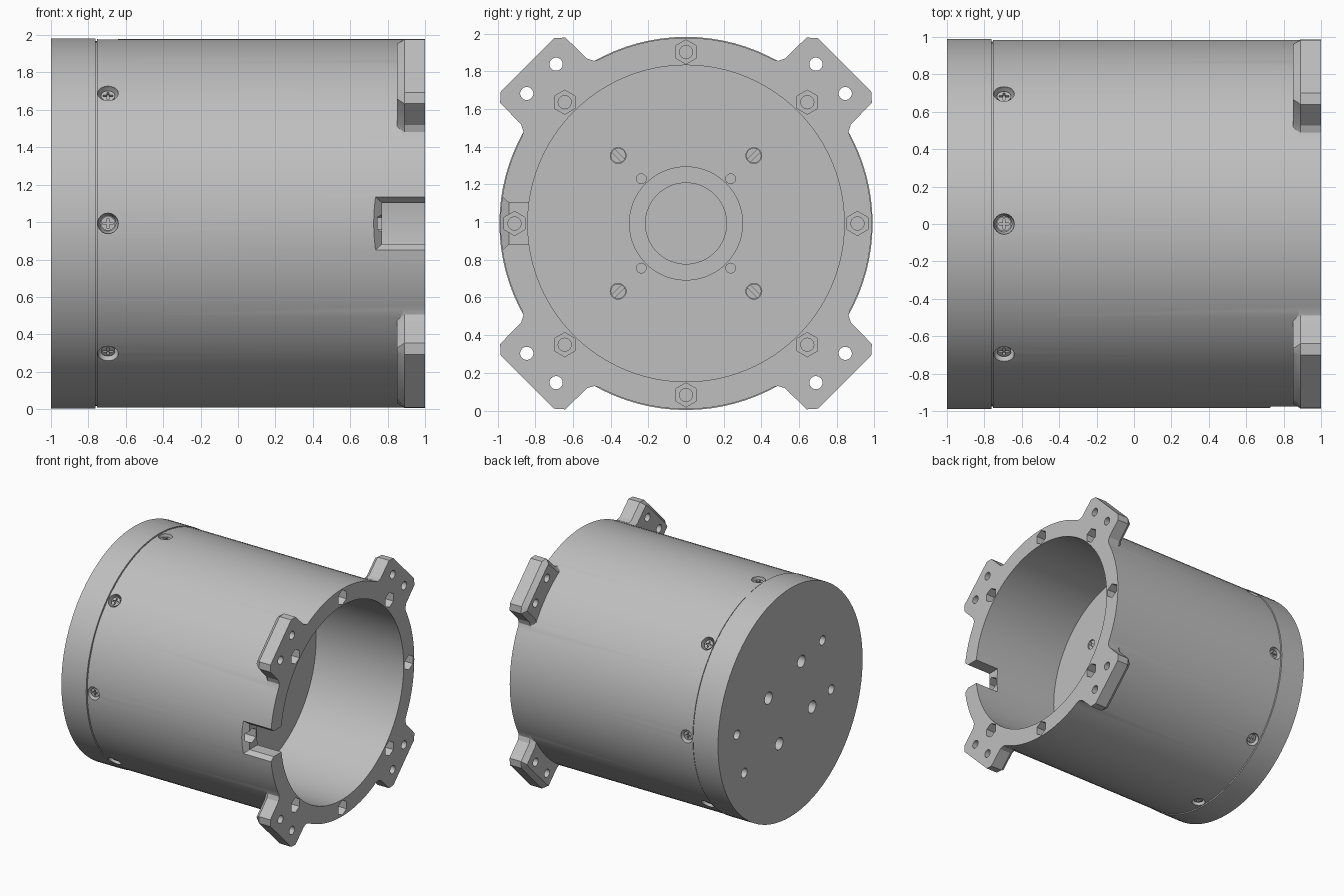
import bpy, bmesh
from math import pi, cos, sin, radians
from mathutils import Matrix, Vector

cube = bpy.data.objects.get("Cube")
if cube:
    bpy.data.objects.remove(cube, do_unlink=True)

AXIS_Z = 0.993
SEG = 96
# local x, y, z -> world y, z, x
ALONG = Matrix(((0, 0, 1, 0), (1, 0, 0, 0), (0, 1, 0, 0), (0, 0, 0, 1)))

grey = bpy.data.materials.new("plain grey")
grey.use_nodes = True
COLOUR = (0.52, 0.52, 0.52, 1)
grey.diffuse_color = COLOUR
grey.node_tree.nodes["Principled BSDF"].inputs["Base Color"].default_value = COLOUR


def turn(angle):
    return Matrix.Rotation(angle, 4, 'X')


def at(y, z):
    return Matrix.Translation((0, y, z)) @ ALONG


def ngon(n, r, start=0.0):
    return [(r * cos(start + 2 * pi * i / n), r * sin(start + 2 * pi * i / n)) for i in range(n)]


def rect(x0, x1, y0, y1):
    return [(x0, y0), (x1, y0), (x1, y1), (x0, y1)]


def loft(bm, sections, matrix):
    """Closed solid through equal-sized outlines, given as (points, height)."""
    rings = [[bm.verts.new(matrix @ Vector((x, y, h))) for x, y in pts] for pts, h in sections]
    n = len(rings[0])
    for a, b in zip(rings, rings[1:]):
        for i in range(n):
            bm.faces.new((a[i], a[(i + 1) % n], b[(i + 1) % n], b[i]))
    bm.faces.new(rings[0][::-1])
    bm.faces.new(rings[-1])


def prism(bm, pts, low, high, matrix):
    loft(bm, [(pts, low), (pts, high)], matrix)


def finish(bm, name):
    bmesh.ops.recalc_face_normals(bm, faces=bm.faces)
    mesh = bpy.data.meshes.new(name)
    bm.to_mesh(mesh)
    bm.free()
    mesh.materials.append(grey)
    obj = bpy.data.objects.new(name, mesh)
    obj.location.z = AXIS_Z
    bpy.context.collection.objects.link(obj)
    return obj


def lathe(name, profile):
    """Revolve (x, radius) points around the long axis."""
    bm = bmesh.new()
    loft(bm, [(ngon(SEG, r), x) for x, r in profile], ALONG)
    return finish(bm, name)


def combine(obj, bm, operation='DIFFERENCE'):
    tool = finish(bm, "helper")
    tool.hide_render = True
    mod = obj.modifiers.new("cut", 'BOOLEAN')
    mod.operation, mod.object, mod.solver = operation, tool, 'EXACT'
    bpy.context.view_layer.update()
    result = bpy.data.meshes.new_from_object(obj.evaluated_get(bpy.context.evaluated_depsgraph_get()))
    obj.modifiers.clear()
    obj.data = result
    bpy.data.objects.remove(tool, do_unlink=True)


def smooth(obj):
    bpy.ops.object.select_all(action='DESELECT')
    obj.select_set(True)
    bpy.context.view_layer.objects.active = obj
    bpy.ops.object.shade_smooth_by_angle(angle=radians(25))


# Cup-shaped housing with a stepped recess in its floor
housing = lathe("housing", [(-0.77, 0.975), (-0.755, 0.975), (-0.755, 0.985), (1, 0.985), (1, 0.84),
                            (0.16, 0.84), (0.16, 0.30), (0.10, 0.30), (0.10, 0.215), (-0.2, 0.215)])
end_cap = lathe("end_cap", [(-1, 0.99), (-0.762, 0.99)])

# Four mounting lugs, chamfered on the back
bm = bmesh.new()
half = [(0.32, 0.90), (0.30, 0.935), (0.265, 0.955), (0.247, 0.99), (0.245, 1.15), (0.20, 1.19)]
back = [(t * 0.85, min(r, 1.15)) for t, r in half[:-1]] + [(0.17, 1.155)]
outline, back_outline = [p + [(-t, r) for t, r in p[::-1]] for p in (half, back)]
for k in range(4):
    loft(bm, [(back_outline, 0.85), (outline, 0.89), (outline, 1)], turn(pi / 4 + k * pi / 2) @ ALONG)
combine(housing, bm, 'UNION')

# Side notch: straight slot, then a flared outer edge
bm = bmesh.new()
prism(bm, rect(-1.2, -0.7, -0.11, 0.11), 0.77, 1.1, ALONG)
combine(housing, bm)
bm = bmesh.new()
facing_out = turn(pi / 2)
loft(bm, [(rect(0.77, 1.1, -0.11, 0.11), 0.94), (rect(0.72, 1.1, -0.155, 0.155), 0.99),
          (rect(0.72, 1.1, -0.155, 0.155), 1.1)], facing_out)
combine(housing, bm)

# Nut pockets, lug holes, floor holes and radial screw pockets
bm = bmesh.new()
for k in range(8):
    a = k * pi / 4
    y, z = 0.91 * cos(a), 0.91 * sin(a)
    depth = 0.66 if k == 4 else 0.86
    prism(bm, ngon(6, 0.064, pi / 2), depth, 1.05, at(y, z))
    radial = turn(a) @ Matrix.Translation((-0.695, 0, 0))
    loft(bm, [(ngon(24, 0.042), 0.93), (ngon(24, 0.055), 0.965), (ngon(24, 0.055), 1.1)], radial)
for k in range(4):
    spin = turn(k * pi / 2)
    for side in (-0.11, 0.11):
        prism(bm, ngon(20, 0.035), 0.7, 1.1, turn(pi / 4) @ spin @ at(side, 1.085))
    prism(bm, ngon(20, 0.042), 0.08, 0.3, spin @ at(0.36, 0.36))
    prism(bm, ngon(16, 0.026), 0.0, 0.3, spin @ at(0.237, 0.237))
combine(housing, bm)

# Bolt bores at the bottom of the nut pockets
bm = bmesh.new()
for k in range(8):
    a = k * pi / 4
    top = 0.67 if k == 4 else 0.87
    prism(bm, ngon(20, 0.035), 0.5, top, at(0.91 * cos(a), 0.91 * sin(a)))
combine(housing, bm)
smooth(housing)

# Holes in the end cap
bm = bmesh.new()
for k in range(4):
    prism(bm, ngon(24, 0.052), -1.1, -0.85, turn(radians(27) + k * pi / 2) @ at(0.335, 0))
for y, z in ((-0.44, 0.37), (-0.56, -0.10), (0.73, 0.0), (0.63, -0.37)):
    prism(bm, ngon(24, 0.04), -1.1, -0.85, at(y, z))
combine(end_cap, bm)
smooth(end_cap)

# Cross-head screws around the housing
head_bm = bmesh.new()
prism(head_bm, ngon(24, 0.038), 0.92, 0.965, Matrix.Translation((-0.695, 0, 0)))
cross_screw = finish(head_bm, "cross_screw")
w, l = 0.006, 0.026
arm = [(l, -w), (l, w), (w, w)]
cross = [(x * cos(q) - y * sin(q), x * sin(q) + y * cos(q))
         for q in (0, pi / 2, pi, 3 * pi / 2) for x, y in arm]
bm = bmesh.new()
prism(bm, cross, 0.945, 1.0, Matrix.Translation((-0.695, 0, 0)))
combine(cross_screw, bm)
smooth(cross_screw)

# Slotted screws in the floor
bm = bmesh.new()
prism(bm, ngon(20, 0.04), 0.07, 0.15, at(0.36, 0.36))
slot_screw = finish(bm, "slot_screw")
bm = bmesh.new()
prism(bm, rect(-0.05, 0.05, -0.011, 0.011), 0.13, 0.2, turn(0) @ at(0.36, 0.36) @ Matrix.Rotation(pi / 4, 4, 'Z'))
combine(slot_screw, bm)
smooth(slot_screw)

for screw, count in ((cross_screw, 8), (slot_screw, 4)):
    for k in range(1, count):
        copy = bpy.data.objects.new(screw.name + "_" + str(k + 1), screw.data)
        copy.location = screw.location
        copy.rotation_euler.x = 2 * pi * k / count
        bpy.context.collection.objects.link(copy)
